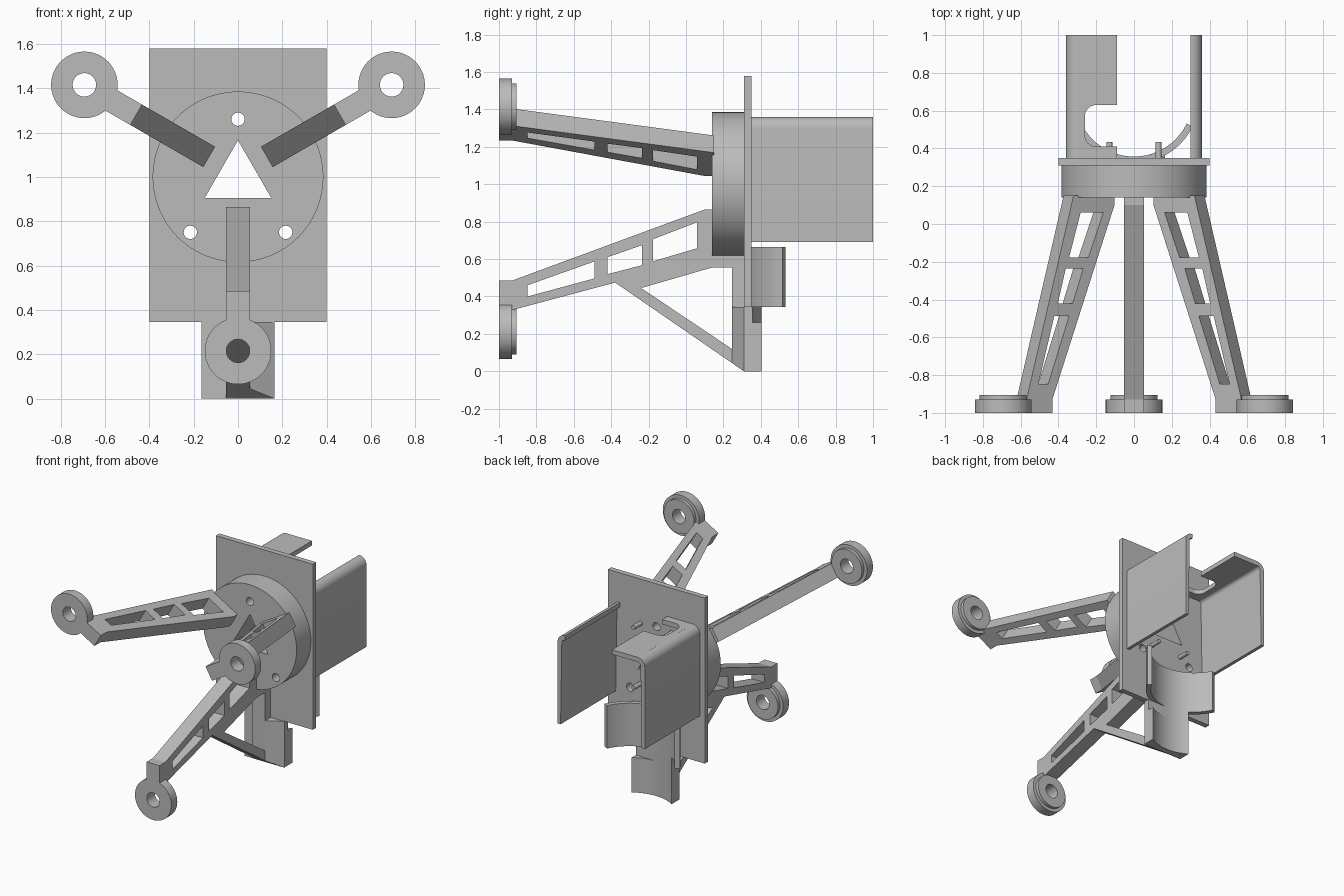
import bpy, bmesh
from math import sin, cos, pi, radians, sqrt
from mathutils import Matrix

cube = bpy.data.objects.get("Cube")
if cube:
    bpy.data.objects.remove(cube)

grey = bpy.data.materials.new("plain_grey")
grey.use_nodes = True
GREY = (0.5, 0.5, 0.5, 1)
grey.diffuse_color = GREY
grey.node_tree.nodes["Principled BSDF"].inputs["Base Color"].default_value = GREY

# Axis maps: outline (u, v) and depth w to model space
FRONT = Matrix(((1, 0, 0, 0), (0, 0, 1, 0), (0, 1, 0, 0), (0, 0, 0, 1)))   # u=x v=z w=y
SIDE = Matrix(((0, 0, 1, 0), (1, 0, 0, 0), (0, 1, 0, 0), (0, 0, 0, 1)))    # u=y v=z w=x
PLAN = Matrix.Identity(4)                                                  # u=x v=y w=z


def arc(cu, cv, r, start, end, n=8):
    """Points on an arc, angles in degrees."""
    return [(cu + r * cos(radians(start + (end - start) * i / n)),
             cv + r * sin(radians(start + (end - start) * i / n))) for i in range(n + 1)]


def circle(cu, cv, r, n=48):
    return arc(cu, cv, r, 0, 360, n)[:-1]


def slab(name, loops, w0, w1, axes, smooth=False):
    """Extrude an outline (first loop) with holes (other loops) from w0 to w1."""
    curve = bpy.data.curves.new(name, "CURVE")
    curve.dimensions = "2D"
    curve.fill_mode = "BOTH"
    curve.extrude = (w1 - w0) / 2
    for loop in loops:
        spline = curve.splines.new("POLY")
        spline.points.add(len(loop) - 1)
        for point, (u, v) in zip(spline.points, loop):
            point.co = (u, v, 0, 1)
        spline.use_cyclic_u = True
    temp = bpy.data.objects.new(name + "_outline", curve)
    bpy.context.collection.objects.link(temp)
    mesh = bpy.data.meshes.new_from_object(
        temp.evaluated_get(bpy.context.evaluated_depsgraph_get()))
    bpy.data.objects.remove(temp)
    bpy.data.curves.remove(curve)
    mesh.name = name
    mesh.transform(axes @ Matrix.Translation((0, 0, (w0 + w1) / 2)))
    bm = bmesh.new()
    bm.from_mesh(mesh)
    bmesh.ops.remove_doubles(bm, verts=bm.verts, dist=0.0001)
    bmesh.ops.recalc_face_normals(bm, faces=bm.faces)
    for face in bm.faces:
        face.smooth = False
    bm.to_mesh(mesh)
    bm.free()
    mesh.materials.clear()
    mesh.materials.append(grey)
    ob = bpy.data.objects.new(name, mesh)
    bpy.context.collection.objects.link(ob)
    if smooth:
        bpy.ops.object.select_all(action="DESELECT")
        ob.select_set(True)
        bpy.context.view_layer.objects.active = ob
        bpy.ops.object.shade_smooth_by_angle(angle=radians(30))
    return ob


# Round hub and back plate, pierced by a triangle and three bolt holes
holes = [[(-0.15, 0.905), (0.15, 0.905), (0, 1.165)]]
holes += [circle(x, z, 0.03, 24) for x, z in ((0, 1.26), (0.215, 0.75), (-0.215, 0.75))]
slab("hub", [circle(0, 1, 0.385, 96)] + holes, 0.14, 0.31, FRONT, True)
slab("back_plate", [[(-0.4, 0.345), (0.4, 0.345), (0.4, 1.58), (-0.4, 1.58)]] + holes,
     0.31, 0.35, FRONT, True)

# Three windowed arms with ring feet, built hanging down and turned about the hub
HALF = 0.053
CENTRE = 1.015
beam = [(-1, -0.53), (-0.93, -0.53), (0.1, -0.15), (0.15, -0.15),
        (0.15, -0.40), (-0.92, -0.685), (-1, -0.685)]
windows = [
    [(-0.847, -0.555), (-0.488, -0.427), (-0.488, -0.518), (-0.847, -0.615)],
    [(-0.42, -0.405), (-0.236, -0.341), (-0.236, -0.448), (-0.42, -0.496)],
    [(-0.177, -0.309), (0.06, -0.218), (0.06, -0.357), (-0.177, -0.427)],
]
for label, angle in (("lower", 0), ("left", -120), ("right", 120)):
    turn = Matrix.Translation((0, 0, CENTRE)) @ Matrix.Rotation(radians(angle), 4, "Y")
    slab(label + "_arm", [beam] + windows, -HALF, HALF, turn @ SIDE)
    hole = circle(0, -0.8, 0.053, 32)
    slab(label + "_foot_ring", [circle(0, -0.8, 0.15, 64), hole], -1, -0.93, turn @ FRONT, True)
    slab(label + "_foot_step", [circle(0, -0.8, 0.125, 64), hole], -0.93, -0.905, turn @ FRONT, True)

# Diagonal brace and post under the lower arm
slab("brace", [[(-0.38, 0.475), (0.14, 0.62), (0.31, 0.62), (0.31, 0)],
               [(-0.24, 0.445), (0.14, 0.555), (0.245, 0.555), (0.245, 0.12)]],
     -HALF, HALF, SIDE)
wedge = slab("post_wedge", [[(HALF, 0.245), (0.165, 0.31), (HALF, 0.31)]], 0, 0.345, PLAN)
for v in wedge.data.vertices:
    if v.co.y < 0.3 and v.co.z < 0.1:
        v.co.z = 0.045

# Lower cradle with a hollow back, notched at the top of its left edge
PIPE_Y, PIPE_R = 0.667, 0.31
hollow = []
for i in range(17):
    x = 0.165 - 0.33 * i / 16
    hollow.append((x, PIPE_Y - sqrt(PIPE_R ** 2 - x * x)))
front_edge = [(-0.165, 0.31), (0.165, 0.31)]
notched = [(x, min(y, 0.356) if x > 0 else y) for x, y in hollow]
slab("lower_cradle", [front_edge + hollow], 0, 0.26, PLAN, True)
slab("cradle_neck", [front_edge + notched], 0.26, 0.345, PLAN, True)

# Wide pipe saddle behind the plate
slab("pipe_saddle", [arc(0, PIPE_Y, 0.345, -154, -26, 32) + arc(0, PIPE_Y, PIPE_R, -26, -154, 32)],
     0.345, 0.665, PLAN, True)

# Side walls with rolled top edges
for label, s in (("left", 1), ("right", -1)):
    section = [(0.36, 0.69)] + arc(0.30, 1.30, 0.06, 0, 90) + arc(0.30, 1.30, 0.025, 90, 0) + [(0.335, 0.69)]
    slab(label + "_side_wall", [[(s * x, z) for x, z in section]], 0.35, 1, FRONT, True)

# Top flange on the right wall, with a rounded notch
flange = [(-0.302, 0.35), (-0.09, 0.35), (-0.09, 0.41)]
flange += arc(-0.2, 0.47, 0.06, 270, 180) + arc(-0.2, 0.57, 0.06, 180, 90)
flange += [(-0.09, 0.63), (-0.09, 1), (-0.302, 1)]
slab("top_flange", [flange], 1.325, 1.36, PLAN, True)

# Locating pegs on the back of the plate
for x in (-0.13, 0.13):
    for z in (0.8, 1.25):
        slab("peg", [circle(x, z, 0.016, 16)], 0.34, 0.435, FRONT, True)
